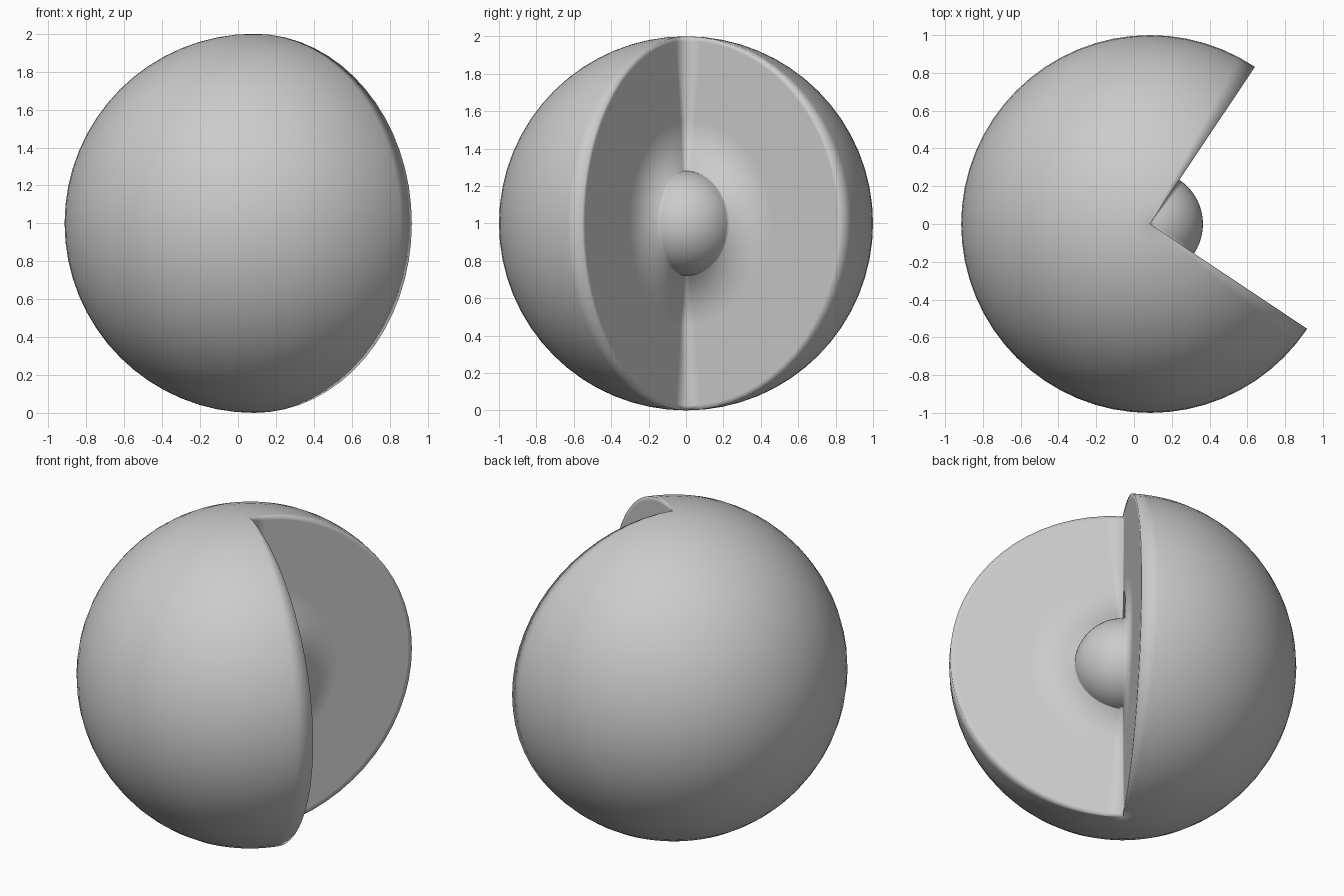
import bpy, bmesh
from math import sin, cos, pi, radians
from mathutils import Vector

old = bpy.data.objects.get("Cube")
if old:
    bpy.data.objects.remove(old, do_unlink=True)

CENTRE = Vector((0.085, 0, 1))
CUT_START, CUT_END = radians(-33.7), radians(56.3)   # the missing quarter
CORE = 0.28
RINGS = 32

grey = bpy.data.materials.new("grey")
grey.use_nodes = True
grey.diffuse_color = (0.6, 0.6, 0.6, 1)
grey.node_tree.nodes["Principled BSDF"].inputs["Base Color"].default_value = (0.6, 0.6, 0.6, 1)

bm = bmesh.new()


def point(r, lon, lat):
    return CENTRE + r * Vector((sin(lat) * cos(lon), sin(lat) * sin(lon), cos(lat)))


def patch(rows):
    """Skin a grid of points."""
    grid = [[bm.verts.new(p) for p in row] for row in rows]
    for a, b in zip(grid, grid[1:]):
        for i in range(len(a) - 1):
            bm.faces.new((a[i], b[i], b[i + 1], a[i + 1]))


def sphere_part(r, start, end, columns):
    patch([[point(r, start + (end - start) * c / columns, pi * k / RINGS)
            for c in range(columns + 1)] for k in range(RINGS + 1)])


# outer shell and the exposed quarter of the core
sphere_part(1, CUT_END, CUT_START + 2 * pi, 48)
sphere_part(CORE, CUT_START, CUT_END, 16)

# the two cut walls, ringed around the core
for lon in (CUT_START, CUT_END):
    patch([[point(r, lon, pi * k / RINGS) for k in range(RINGS + 1)]
           for r in (CORE, 0.55, 0.975, 1)])

# weld the patches into one closed smooth skin
bmesh.ops.remove_doubles(bm, verts=bm.verts, dist=0.0005)
bmesh.ops.recalc_face_normals(bm, faces=bm.faces)
for f in bm.faces:
    f.smooth = True

mesh = bpy.data.meshes.new("cutaway_sphere")
bm.to_mesh(mesh)
bm.free()
mesh.materials.append(grey)
bpy.context.collection.objects.link(bpy.data.objects.new("cutaway_sphere", mesh))
